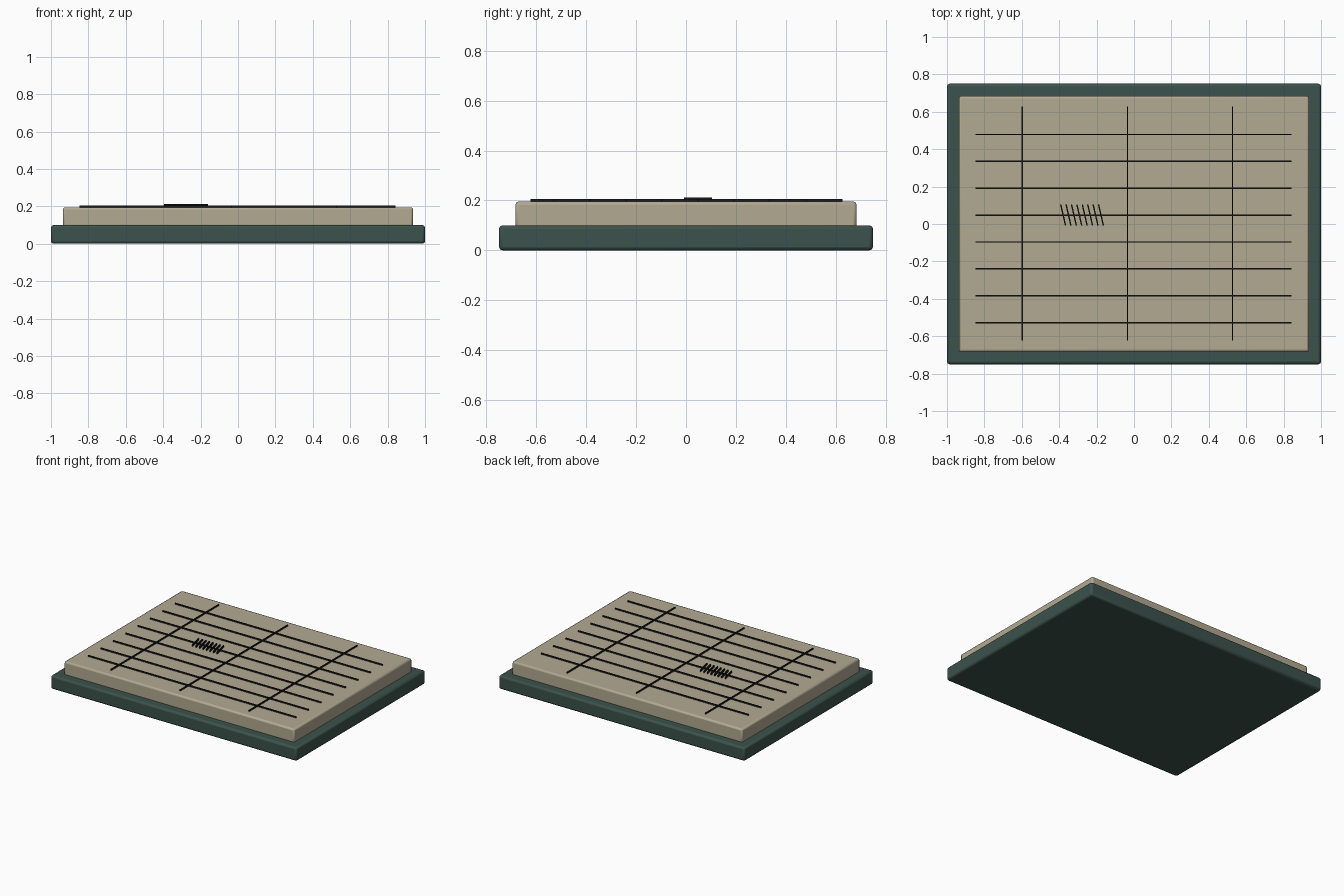
import bpy
from math import radians

if "Cube" in bpy.data.objects:
    bpy.data.objects.remove(bpy.data.objects["Cube"])


def material(name, rgb):
    m = bpy.data.materials.new(name)
    m.diffuse_color = (*rgb, 1)
    m.use_nodes = True
    m.node_tree.nodes["Principled BSDF"].inputs["Base Color"].default_value = m.diffuse_color
    return m


green = material("dark_green", (0.045, 0.085, 0.072))
sand = material("sand", (0.45, 0.40, 0.29))
ink = material("ink", (0.01, 0.01, 0.009))


def box(name, center, size, mat, bevel=0.0, turn=0.0):
    bpy.ops.mesh.primitive_cube_add(size=1, location=center)
    o = bpy.context.object
    o.name = name
    o.scale = size
    bpy.ops.object.transform_apply(location=False, rotation=False, scale=True)
    o.rotation_euler.z = turn
    o.data.materials.append(mat)
    if bevel:
        b = o.modifiers.new("bevel", 'BEVEL')
        b.width = bevel
        b.segments = 2
        bpy.ops.object.shade_smooth_by_angle()
    return o


# Base plate and raised slab
box("base_plate", (0, 0, 0.05), (2, 1.5, 0.1), green, 0.014)
box("raised_slab", (0, 0, 0.1425), (1.872, 1.368, 0.105), sand, 0.012)

# Ruled rows
for i in range(8):
    y = 0.479 - i * 0.1438
    box(f"row_line_{i + 1}", (-0.002, y, 0.2), (1.69, 0.007, 0.01), ink)

# Column dividers
for i in range(3):
    x = -0.597 + i * 0.562
    box(f"column_line_{i + 1}", (x, 0.002, 0.2), (0.007, 1.252, 0.01), ink)

# Slanted hatch strokes on one row
for i in range(8):
    x = -0.379 + i * 0.0289
    box(f"hatch_stroke_{i + 1}", (x, 0.048, 0.205), (0.007, 0.114, 0.015), ink,
        turn=radians(13))
